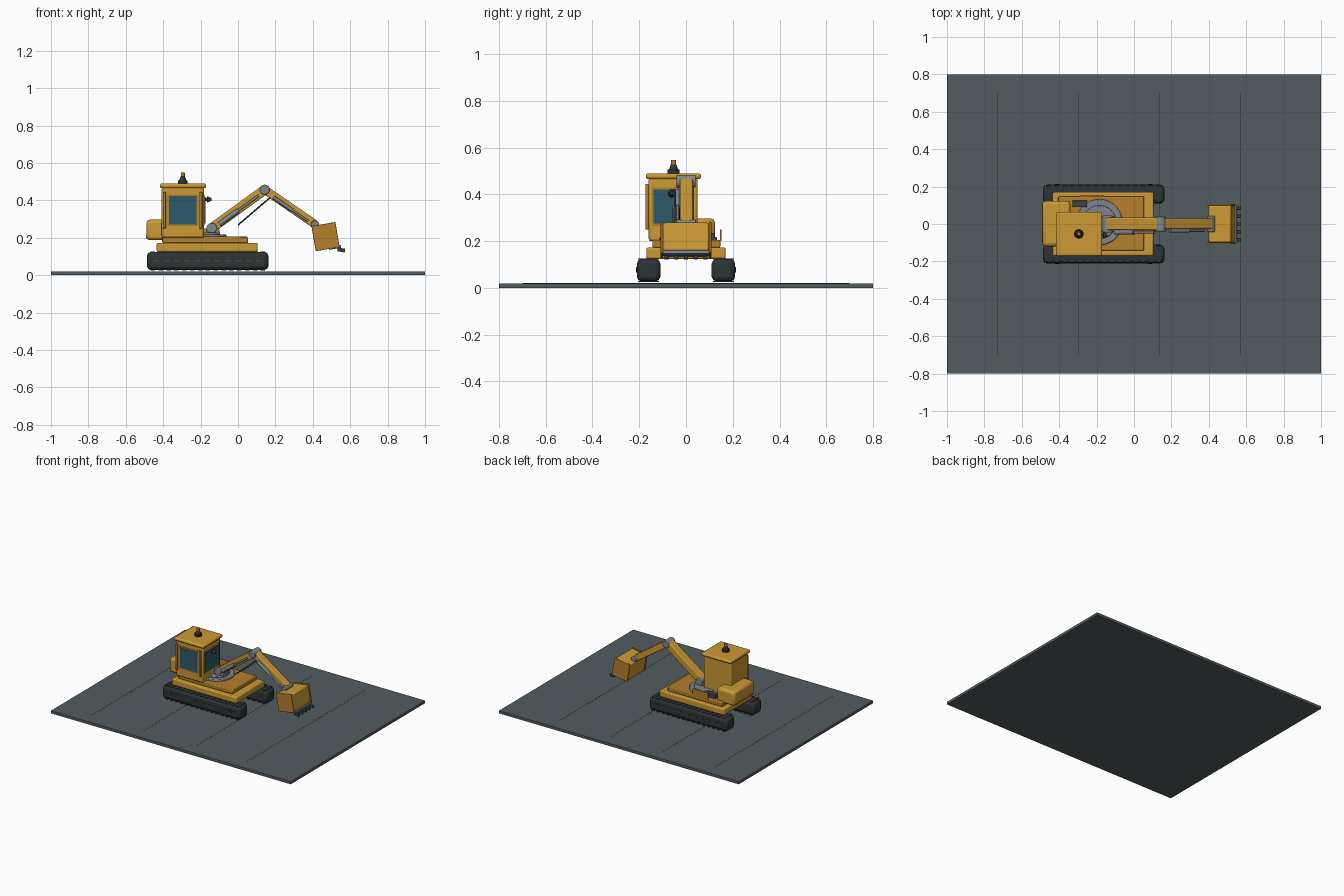
import bpy, math
from mathutils import Vector

if "Cube" in bpy.data.objects:
    bpy.data.objects.remove(bpy.data.objects["Cube"])


def colour(name, rgb):
    m = bpy.data.materials.new(name)
    m.diffuse_color = (*rgb, 1)
    m.use_nodes = True
    m.node_tree.nodes["Principled BSDF"].inputs["Base Color"].default_value = m.diffuse_color
    return m


YELLOW = colour("yellow paint", (0.60, 0.32, 0.035))
ORANGE = colour("orange paint", (0.46, 0.21, 0.025))
GROUND = colour("asphalt grey", (0.088, 0.108, 0.117))
BLACK = colour("rubber black", (0.027, 0.034, 0.034))
LINE = colour("dark grey", (0.05, 0.06, 0.065))
GLASS = colour("blue glass", (0.026, 0.10, 0.145))
STEEL = colour("steel grey", (0.22, 0.24, 0.27))


def finish(o, name, mat, bevel=0.0, segments=2):
    o.name = name
    o.data.materials.append(mat)
    if bevel:
        b = o.modifiers.new("bevel", "BEVEL")
        b.width, b.segments, b.limit_method = bevel, segments, "ANGLE"
    bpy.ops.object.shade_smooth_by_angle(angle=math.radians(35))
    return o


def box(name, x, y, z, mat, bevel=0.0):
    """Box given by its (low, high) range on each axis."""
    bpy.ops.mesh.primitive_cube_add(
        size=1, location=[(a + b) / 2 for a, b in (x, y, z)])
    o = bpy.context.object
    o.scale = [b - a for a, b in (x, y, z)]
    bpy.ops.object.transform_apply(location=False, rotation=False, scale=True)
    return finish(o, name, mat, bevel)


def rod(name, a, b, r, mat, verts=20, r2=None, bevel=0.0):
    """Round bar or cone from a to b."""
    a, b = Vector(a), Vector(b)
    bpy.ops.mesh.primitive_cone_add(
        vertices=verts, radius1=r, radius2=r if r2 is None else r2,
        depth=(b - a).length, location=(a + b) / 2,
        rotation=(b - a).to_track_quat("Z", "Y").to_euler())
    return finish(bpy.context.object, name, mat, bevel)


def beam(name, a, b, y, thick, mat, bevel=0.006):
    """Rectangular beam between two (x, z) points across a y range."""
    length = math.dist(a, b)
    o = box(name, (-length / 2, length / 2), y, (-thick / 2, thick / 2), mat, bevel)
    o.location.x, o.location.z = (a[0] + b[0]) / 2, (a[1] + b[1]) / 2
    o.rotation_euler.y = -math.atan2(b[1] - a[1], b[0] - a[0])
    return o


# Ground plate with thin seams
box("ground_plate", (-1, 1), (-0.8, 0.8), (0, 0.02), GROUND)
for i in range(4):
    x = -0.73 + i * 0.433
    box("ground_seam", (x - 0.002, x + 0.002), (-0.7, 0.7), (0.019, 0.0208), LINE)

# Crawler tracks with cleats, side marks and hubs
for s in (-1, 1):
    def span(a, b):
        return tuple(sorted((s * a, s * b)))
    box("track", (-0.487, 0.162), span(0.11, 0.21), (0.028, 0.124), BLACK, 0.02)
    for i in range(15):
        x = -0.455 + i * 0.042
        for z in (0.0255, 0.1225):
            box("track_cleat", (x - 0.012, x + 0.012), span(0.115, 0.205),
                (z, z + 0.004), BLACK)
    for i in range(11):
        x = -0.435 + i * 0.0545
        box("track_side_mark", (x - 0.016, x + 0.016), span(0.209, 0.2125),
            (0.073, 0.081), LINE)
    for x in (-0.41, 0.085):
        rod("track_hub", (x, s * 0.2, 0.077), (x, s * 0.214, 0.077), 0.012, BLACK)

# Chassis and deck
box("chassis", (-0.435, 0.105), (-0.17, 0.17), (0.124, 0.173), YELLOW, 0.008)
box("deck", (-0.405, 0.053), (-0.143, 0.147), (0.172, 0.206), ORANGE, 0.006)
rod("turntable_base", (-0.185, 0.01, 0.2), (-0.185, 0.01, 0.218), 0.123, STEEL, 40, bevel=0.005)
rod("turntable_top", (-0.185, 0.01, 0.21), (-0.185, 0.01, 0.228), 0.09, STEEL, 40, bevel=0.004)
box("deck_rail", (-0.29, -0.16), (0.146, 0.152), (0.2, 0.25), ORANGE)
box("tool_box", (-0.33, -0.25), (0.09, 0.125), (0.205, 0.235), LINE, 0.004)

# Counterweight
box("counterweight", (-0.49, -0.34), (-0.12, 0.124), (0.187, 0.297), YELLOW, 0.018)
box("counterweight_band", (-0.492, -0.44), (-0.10, 0.105), (0.195, 0.212), ORANGE, 0.004)

# Cab with windows, posts, roof, beacon and lamp
box("cab", (-0.408, -0.182), (-0.16, 0.05), (0.2, 0.47), YELLOW, 0.01)
box("roof", (-0.418, -0.17), (-0.172, 0.064), (0.465, 0.49), YELLOW, 0.01)
box("side_window_frame", (-0.378, -0.212), (-0.164, -0.158), (0.262, 0.432), ORANGE)
box("side_window", (-0.368, -0.222), (-0.167, -0.16), (0.272, 0.422), GLASS)
box("front_window_frame", (-0.184, -0.178), (-0.145, 0.035), (0.265, 0.43), ORANGE)
box("front_window", (-0.182, -0.175), (-0.138, 0.028), (0.275, 0.42), GLASS)
for x in (-0.394, -0.199):
    box("cab_post", (x - 0.008, x + 0.008), (-0.174, -0.158), (0.25, 0.445), ORANGE, 0.004)
bx, by = -0.295, -0.053
rod("beacon_base", (bx, by, 0.487), (bx, by, 0.507), 0.026, BLACK)
rod("beacon_body", (bx, by, 0.505), (bx, by, 0.528), 0.02, BLACK, r2=0.012)
rod("beacon_lamp", (bx, by, 0.526), (bx, by, 0.548), 0.011, ORANGE, bevel=0.003)
rod("work_lamp", (-0.178, -0.06, 0.405), (-0.158, -0.06, 0.405), 0.008, BLACK)
rod("work_lamp_head", (-0.166, -0.06, 0.405), (-0.143, -0.06, 0.405), 0.017, BLACK, r2=0.008)

# Boom, stick and joint pins
foot, elbow, wrist = (-0.14, 0.252), (0.143, 0.457), (0.412, 0.272)
beam("boom", foot, elbow, (-0.032, 0.034), 0.052, YELLOW)
beam("stick", elbow, wrist, (-0.026, 0.029), 0.045, YELLOW)
for name, p, r, w in (("boom_pin", foot, 0.028, 0.045), ("elbow_pin", elbow, 0.027, 0.041),
                      ("wrist_pin", wrist, 0.021, 0.042)):
    rod(name, (p[0], -w, p[1]), (p[0], w, p[1]), r, STEEL, bevel=0.004)
box("boom_bracket", (-0.17, -0.1), (-0.04, 0.04), (0.215, 0.25), STEEL, 0.006)

# Hydraulic cylinders
rod("boom_cylinder", (-0.10, -0.044, 0.272), (0.0, -0.044, 0.345), 0.013, STEEL)
rod("boom_piston", (0.0, -0.044, 0.345), (0.11, -0.044, 0.425), 0.007, STEEL)
rod("stick_cylinder", (0.19, -0.036, 0.416), (0.29, -0.036, 0.347), 0.010, STEEL)
rod("stick_piston", (0.29, -0.036, 0.347), (0.375, -0.036, 0.289), 0.006, STEEL)
rod("hose", (0.0, -0.03, 0.268), (0.172, -0.03, 0.415), 0.004, BLACK, 8)

# Bucket with side plates, lip and teeth
top, low = (0.457, 0.27), (0.479, 0.142)
beam("bucket", top, low, (-0.098, 0.098), 0.124, YELLOW, 0.008)
for y in (-0.103, 0.103):
    beam("bucket_side", (0.4565, 0.273), (0.4795, 0.139), (y - 0.005, y + 0.005),
         0.13, ORANGE, 0.002)
beam("bucket_lip", (0.485, 0.143), (0.55, 0.154), (-0.1, 0.1), 0.016, STEEL, 0.003)
for i in range(5):
    y = -0.084 + i * 0.042
    beam("bucket_tooth", (0.532, 0.138), (0.572, 0.131), (y - 0.009, y + 0.009),
         0.02, LINE, 0.003)
